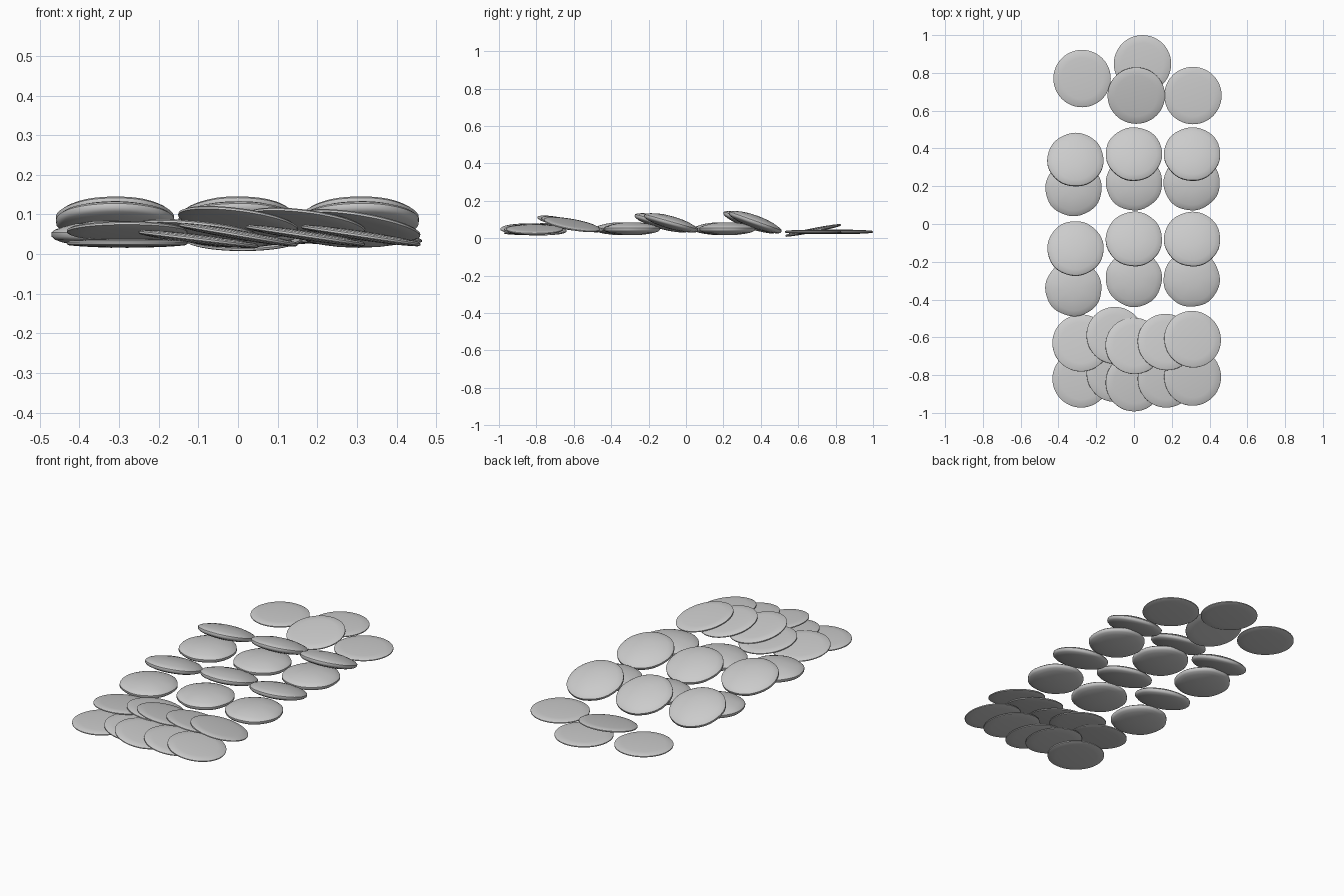
import bpy, bmesh, math, random
from mathutils import Vector, Matrix

cube = bpy.data.objects.get("Cube")
if cube:
    bpy.data.objects.remove(cube, do_unlink=True)
random.seed(4)

grey = bpy.data.materials.new("light_grey")
grey.use_nodes = True
grey.diffuse_color = (0.6, 0.6, 0.6, 1)
bsdf = grey.node_tree.nodes["Principled BSDF"]
bsdf.inputs["Base Color"].default_value = (0.6, 0.6, 0.6, 1)
bsdf.inputs["Roughness"].default_value = 0.7

# Half profiles as (radius, height), from the top centre to the bottom centre
THIN = [(0, .012), (.06, .011), (.11, .009), (.145, .006), (.152, .002),
        (.152, -.003), (.145, -.006), (.11, -.009), (.06, -.011), (0, -.012)]
THICK = [(0, .035), (.05, .033), (.09, .027), (.12, .019), (.14, .012),
         (.149, .005), (.149, -.006), (.14, -.014), (.12, -.021),
         (.09, -.027), (.05, -.032), (0, -.034)]


def disc(name, profile, x, y, z, slope_x=0, slope_y=0, wobble=0):
    """Spin a profile into a disc that lies on a sloping plane."""
    bm = bmesh.new()
    verts = [bm.verts.new((r, 0, h)) for r, h in profile]
    edges = [bm.edges.new(pair) for pair in zip(verts, verts[1:])]
    bmesh.ops.spin(bm, geom=verts + edges, cent=(0, 0, 0), axis=(0, 0, 1),
                   angle=math.tau, steps=48, use_duplicate=False)
    bmesh.ops.remove_doubles(bm, verts=bm.verts, dist=0.0001)
    bmesh.ops.recalc_face_normals(bm, faces=bm.faces)
    # Slightly uneven outline for the hand-shaped pieces
    phase = random.uniform(0, math.tau)
    for v in bm.verts:
        a = math.atan2(v.co.y, v.co.x) + phase
        k = 1 + wobble * (math.sin(3 * a) + math.sin(7 * a + 1))
        v.co.x *= k
        v.co.y *= k
    normal = Vector((-slope_x, -slope_y, 1))
    turn = Vector((0, 0, 1)).rotation_difference(normal).to_matrix().to_4x4()
    bm.transform(Matrix.Translation((x, y, z)) @ turn)
    mesh = bpy.data.meshes.new(name)
    bm.to_mesh(mesh)
    bm.free()
    mesh.materials.append(grey)
    obj = bpy.data.objects.new(name, mesh)
    bpy.context.collection.objects.link(obj)
    bpy.ops.object.select_all(action='DESELECT')
    obj.select_set(True)
    bpy.context.view_layer.objects.active = obj
    bpy.ops.object.shade_smooth_by_angle(angle=math.radians(50))


def group(name, profile, rows, wobble=0):
    for i, row in enumerate(rows, 1):
        disc(f"{name}_{i}", profile, *row, wobble=wobble)


# Overlapping thin slices at the front, lower row then upper row
group("front_slice", THIN, [
    (-.28, -.82, .028), (-.10, -.79, .038, -.12), (0, -.84, .049, -.17),
    (.17, -.82, .047, -.15), (.31, -.81, .047, -.15)])
group("front_upper_slice", THIN, [
    (-.28, -.63, .058, 0, -.13), (-.10, -.59, .06, -.1, -.12),
    (0, -.645, .082, -.13, -.2), (.17, -.625, .078, -.13, -.2),
    (.31, -.61, .073, -.17, -.18)])

# Thick domed pieces: each flat one carries another leaning on its back
for label, flat, lean, height, slope in (
        ("middle", (-.34, -.29, -.29), (-.13, -.08, -.08), .083, -.28),
        ("rear", (.19, .22, .22), (.34, .37, .37), .087, -.36)):
    group(label + "_flat_piece", THICK,
          [(x, y, .05) for x, y in zip((-.32, 0, .305), flat)], .008)
    group(label + "_leaning_piece", THICK,
          [(x, y, height, 0, slope) for x, y in zip((-.31, 0, .308), lean)], .005)

# Loose thin slices at the back, one propped on its neighbour
group("back_slice", THIN, [
    (-.275, .77, .034), (.045, .848, .034), (.312, .68, .034),
    (.012, .68, .042, 0, .2)])
